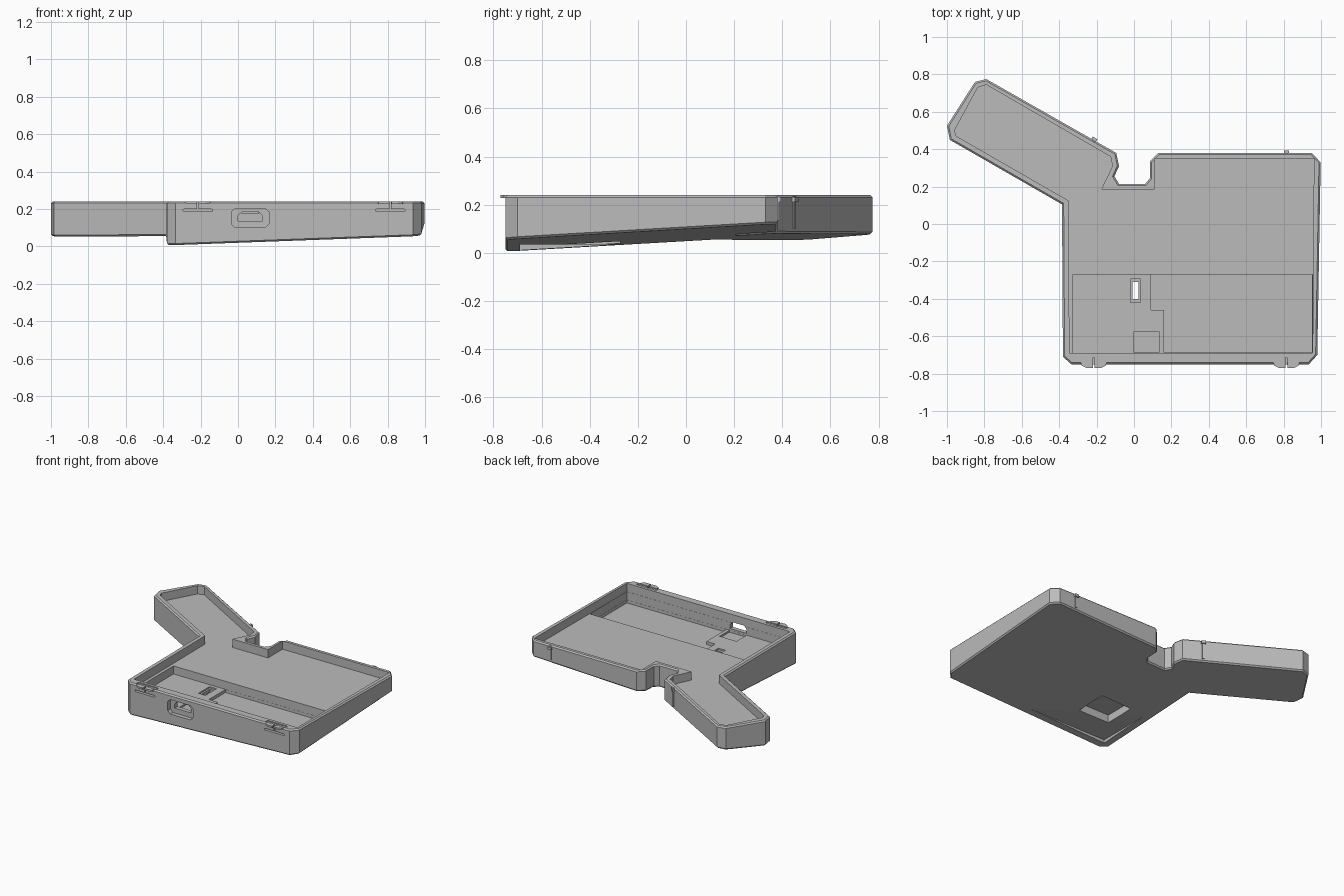
import bpy, bmesh, math
from mathutils import Vector

cube = bpy.data.objects.get("Cube")
if cube:
    bpy.data.objects.remove(cube, do_unlink=True)

TOP = 0.24
gray = bpy.data.materials.new("matte_gray")
gray.use_nodes = True
gray.diffuse_color = (0.5, 0.5, 0.5, 1)
gray.node_tree.nodes["Principled BSDF"].inputs["Base Color"].default_value = (0.5, 0.5, 0.5, 1)


def underside(x, y):
    """Height of the tilted underside."""
    return 0.0626 + 0.037 * x + 0.058 * y


def prism(name, outline, low, high, bevel=0):
    """Upright prism; low may be a height or a function of x and y."""
    bm = bmesh.new()
    base = low if callable(low) else lambda x, y: low
    bottom = [bm.verts.new((x, y, base(x, y))) for x, y in outline]
    top = [bm.verts.new((x, y, high)) for x, y in outline]
    caps = [bm.faces.new(bottom[::-1]), bm.faces.new(top)]
    for i in range(len(outline)):
        j = (i + 1) % len(outline)
        bm.faces.new((bottom[i], bottom[j], top[j], top[i]))
    bmesh.ops.recalc_face_normals(bm, faces=bm.faces)
    if bevel:
        edges = [e for f in caps for e in f.edges]
        bmesh.ops.bevel(bm, geom=edges, offset=bevel, segments=1, affect='EDGES')
    mesh = bpy.data.meshes.new(name)
    bm.to_mesh(mesh)
    bm.free()
    mesh.materials.append(gray)
    obj = bpy.data.objects.new(name, mesh)
    bpy.context.collection.objects.link(obj)
    return obj


def rect(x0, x1, y0, y1):
    return [(x0, y0), (x1, y0), (x1, y1), (x0, y1)]


def stadium(cx, cy, half, r, n=6):
    """Rounded slot outline."""
    pts = []
    for side in (1, -1):
        for i in range(n + 1):
            a = math.pi * (i / n - 0.5)
            pts.append((cx + side * (half - r + r * math.cos(a)), cy + side * r * math.sin(a)))
    return pts


def cut(target, cutter):
    """Subtract the cutter and remove it."""
    cutter.hide_render = True
    mod = target.modifiers.new("cut", 'BOOLEAN')
    mod.operation, mod.solver, mod.object = 'DIFFERENCE', 'EXACT', cutter
    bpy.context.view_layer.objects.active = target
    bpy.ops.object.modifier_apply(modifier=mod.name)
    bpy.data.objects.remove(cutter, do_unlink=True)


def face_front(obj, y):
    """Turn an outline drawn in x and z so it runs back from the front wall."""
    for v in obj.data.vertices:
        v.co = Vector((v.co.x, y + v.co.z, v.co.y))
    obj.data.flip_normals()
    return obj


# Case body with angled arm and tilted underside
shell = [(-0.38, -0.71), (-0.335, -0.75), (0.935, -0.75), (0.98, -0.7), (0.998, 0.33),
         (0.95, 0.38), (0.13, 0.38), (0.085, 0.335), (0.085, 0.245), (0.06, 0.215),
         (-0.08, 0.215), (-0.105, 0.255), (-0.08, 0.31), (-0.095, 0.38), (-0.79, 0.775),
         (-0.85, 0.76), (-1, 0.525), (-0.985, 0.45), (-0.385, 0.105)]
case = prism("tray_case", shell, underside, TOP, 0.009)

# Upper tray and deeper front pocket
tray = [(-0.345, -0.69), (0.955, -0.69), (0.962, 0.35), (0.11, 0.35), (0.11, 0.185),
        (-0.175, 0.185), (-0.115, 0.31), (-0.125, 0.36), (-0.79, 0.745), (-0.835, 0.73),
        (-0.96, 0.5), (-0.95, 0.47), (-0.35, 0.125)]
cut(case, prism("tray_cutter", tray, 0.18, 0.4))
cut(case, prism("pocket_cutter", rect(-0.325, 0.954, -0.689, -0.27), 0.122, 0.4))
deep = [(0.09, -0.271), (0.09, -0.46), (0.16, -0.46), (0.16, -0.688), (0.953, -0.688), (0.953, -0.271)]
cut(case, prism("deep_cutter", deep, 0.1, 0.3))
cut(case, prism("connector_seat_cutter", rect(0, 0.135, -0.688, -0.575), 0.108, 0.3))

# Underside recesses and through slot
cut(case, prism("corner_relief_cutter", rect(-0.325, 0.5, -0.69, -0.27), -0.1, 0.034))
cut(case, prism("switch_recess_cutter", rect(-0.2, 0.045, -0.5, -0.275), -0.1, 0.09))
cut(case, prism("slot_lip_cutter", rect(-0.02, 0.035, -0.42, -0.295), 0.112, 0.2))
cut(case, prism("slot_cutter", rect(-0.008, 0.025, -0.4, -0.31), 0.05, 0.2))

# Connector opening in the front wall
port = [(-0.035, 0.12), (-0.015, 0.1), (0.145, 0.1), (0.165, 0.12),
        (0.165, 0.185), (0.145, 0.203), (-0.015, 0.203), (-0.035, 0.185)]
cut(case, face_front(prism("port_recess_cutter", port, -0.05, 0.03), -0.75))
hole = [(0, 0.135), (0.13, 0.135), (0.13, 0.165), (0.11, 0.185), (0.02, 0.185), (0, 0.165)]
cut(case, face_front(prism("port_hole_cutter", hole, -0.05, 0.1), -0.75))

# Front latches: flex slits and split tabs
for cx, side in ((-0.215, "right"), (0.815, "left")):
    cut(case, face_front(prism("slit_cutter", stadium(cx, 0.193, 0.08, 0.006), -0.05, 0.04), -0.75))
    cut(case, prism("groove_cutter", stadium(cx, -0.725, 0.083, 0.015), 0.232, 0.3))
    cut(case, prism("split_cutter", rect(cx - 0.004, cx + 0.004, -0.8, -0.715), 0.195, 0.3))
    for s, half in ((-1, "a"), (1, "b")):
        tab = [(cx + s * 0.005, -0.735), (cx + s * 0.07, -0.735), (cx + s * 0.065, -0.757),
               (cx + s * 0.04, -0.77), (cx + s * 0.005, -0.77)]
        prism(f"{side}_latch_tab_{half}", tab, 0.228, 0.24)

# Back latches: thin vertical rib with a small nub at the rim
for x, y, turn, side in ((0.815, 0.38, 0, "left"), (-0.215, 0.448, math.radians(-29.6), "right")):
    for name, half, out, low, high in (("rib", 0.008, 0.006, underside(x, y) + 0.02, 0.235),
                                       ("nub", 0.014, 0.014, 0.212, 0.232)):
        part = prism(f"{side}_latch_{name}", rect(-half, half, -0.01, out), low, high)
        part.location = (x, y, 0)
        part.rotation_euler.z = turn
